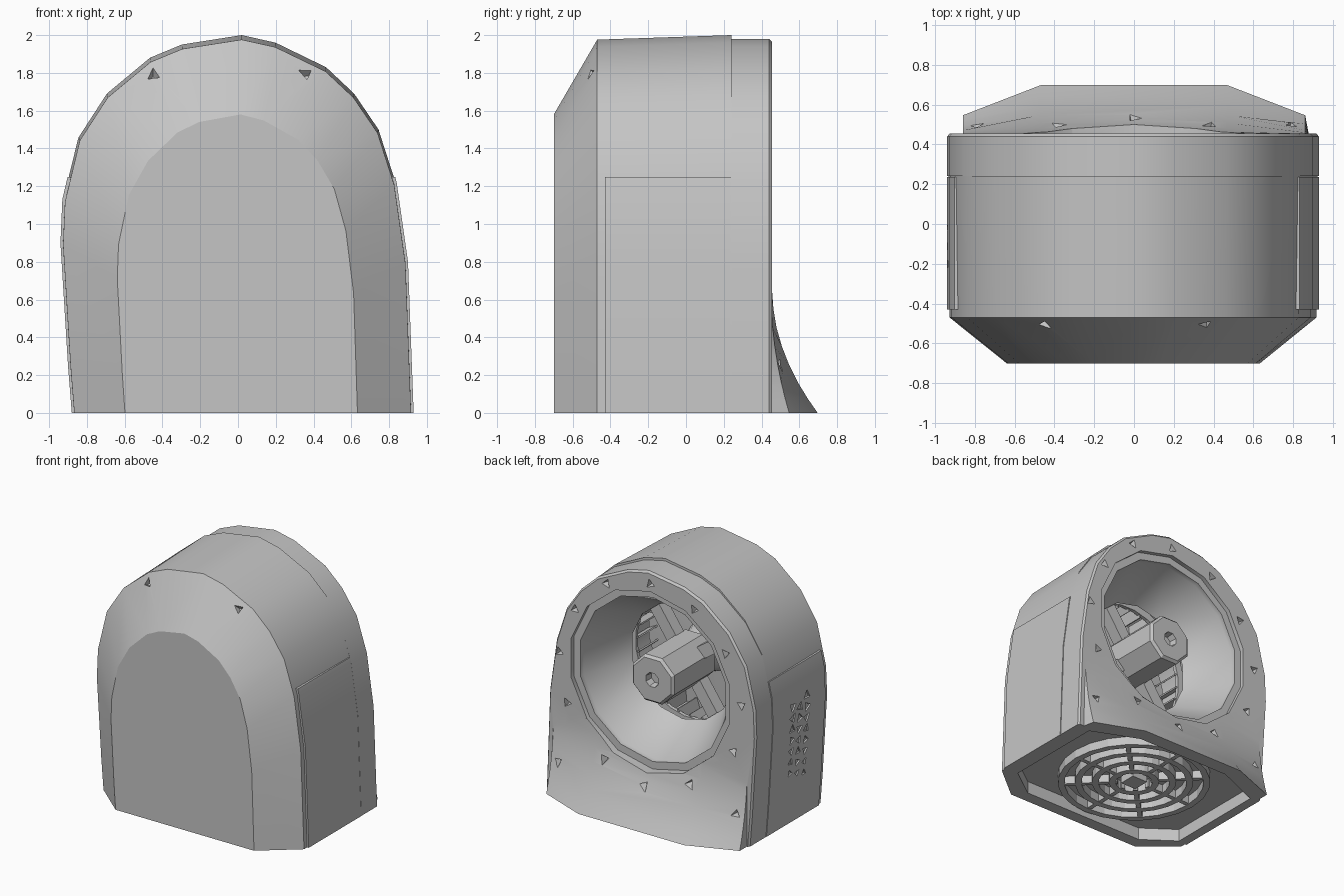
import bpy, bmesh, math
from mathutils import Matrix, Vector

if "Cube" in bpy.data.objects:
    bpy.data.objects.remove(bpy.data.objects["Cube"])

grey = bpy.data.materials.new("light grey plastic")
grey.use_nodes = True
COLOUR = (0.56, 0.56, 0.56, 1)
grey.diffuse_color = COLOUR
grey.node_tree.nodes["Principled BSDF"].inputs["Base Color"].default_value = COLOUR

CENTRE = Vector((0, 0, 1.1))   # axis of the fan


def finish(bm, name):
    bmesh.ops.recalc_face_normals(bm, faces=bm.faces)
    mesh = bpy.data.meshes.new(name)
    bm.to_mesh(mesh)
    bm.free()
    mesh.materials.append(grey)
    ob = bpy.data.objects.new(name, mesh)
    bpy.context.collection.objects.link(ob)
    return ob


def loft(name, rings, loop=False):
    """Skin equal closed rings, with end caps unless the rings form a loop."""
    bm = bmesh.new()
    rows = [[bm.verts.new(p) for p in ring] for ring in rings]
    n = len(rows[0])
    pairs = list(zip(rows, rows[1:])) + ([(rows[-1], rows[0])] if loop else [])
    for a, b in pairs:
        for i in range(n):
            j = (i + 1) % n
            bm.faces.new((a[i], a[j], b[j], b[i]))
    if not loop:
        bm.faces.new(rows[0])
        bm.faces.new(rows[-1])
    return finish(bm, name)


def circle(r, y, n):
    return [CENTRE + Vector((r * math.cos(2 * math.pi * (i + .5) / n), y,
                             r * math.sin(2 * math.pi * (i + .5) / n))) for i in range(n)]


def boxes(name, items):
    """One object from (size, matrix) boxes."""
    bm = bmesh.new()
    for size, mat in items:
        bmesh.ops.create_cube(bm, size=1, matrix=mat @ Matrix.Diagonal((*size, 1)))
    return finish(bm, name)


def pits(name, spots):
    """Small three-sided pits: (position, inward direction)."""
    bm = bmesh.new()
    for k, (p, d) in enumerate(spots):
        turn = Vector(d).to_track_quat("Z", "Y").to_matrix().to_4x4()
        bmesh.ops.create_cone(bm, cap_ends=True, segments=3, radius1=.06, radius2=.02, depth=.09,
                              matrix=Matrix.Translation(p) @ turn @ Matrix.Rotation(k * .9, 4, "Z"))
    return finish(bm, name)


def combine(ob, other, operation):
    mod = ob.modifiers.new("combine", "BOOLEAN")
    mod.operation, mod.solver, mod.object = operation, "EXACT", other
    bpy.context.view_layer.objects.active = ob
    bpy.ops.object.modifier_apply(modifier=mod.name)
    bpy.data.objects.remove(other)


def smooth(ob, angle=30):
    bpy.ops.object.select_all(action="DESELECT")
    ob.select_set(True)
    bpy.context.view_layer.objects.active = ob
    bpy.ops.object.shade_smooth_by_angle(angle=math.radians(angle))


# Arched housing with bevelled front and a slightly lower rear collar
arch = [(-.88, 0), (-.9, .25), (-.94, .9), (-.93, 1.13), (-.85, 1.46), (-.7, 1.69),
        (-.47, 1.88), (-.3, 1.95), (.02, 2), (.2, 1.96), (.47, 1.83), (.62, 1.69),
        (.75, 1.5), (.84, 1.22), (.9, .8), (.93, 0)]


def section(y, sx, sz):
    return [(x * sx, y, z * sz) for x, z in arch]


housing = loft("housing", [section(-.7, .68, .79), section(-.47, .985, .988), section(.24, .992, 1),
                           section(.24, .998, .99), section(.44, .998, .99), section(.455, .985, .982)])

# Foot flaring out at the back
rows = []
for z in (0, .08, .16, .25, .35, .45, .55, .65):
    d = .24 * (1 - z / .65) ** 2
    rows.append([(-.84, .3, z), (-.86, .44, z), (-.86, .45 + .4 * d, z), (-.47, .457 + d, z),
                 (.47, .457 + d, z), (.86, .45 + .4 * d, z), (.88, .44, z), (.86, .3, z)])
combine(housing, loft("foot", rows), "UNION")

# Stepped inlet, tapering throat and fan chamber
profile = [(.72, .8), (.72, .42), (.66, .42), (.66, .38), (.46, .04), (.6, .04), (.6, -.38)]
combine(housing, loft("inlet_cutter", [circle(r, y, 14) for r, y in profile]), "DIFFERENCE")

# Recess in the underside
outline = [(-.55, -.6), (.55, -.6), (.8, -.42), (.8, .42), (.42, .58), (-.42, .58), (-.8, .42), (-.8, -.42)]
combine(housing, loft("base_cutter", [[(x, y, z) for x, y in outline] for z in (-.1, .1)]), "DIFFERENCE")

# Screw pits on the front bevel and around the rear face
spots = [((-.45, -.51, 1.79), (0, 1, -.7)), ((.36, -.51, 1.8), (0, 1, -.7))]
spots += [((0, y, z), (0, -1, 0)) for y, z in ((.455, 1.88), (.53, .29))]
for x, y, z in ((.39, .455, 1.78), (.67, .455, 1.5), (.81, .455, 1.12),
                (.74, .455, .73), (.38, .49, .39), (.79, .5, .26)):
    spots += [((s * x, y, z), (0, -1, 0)) for s in (-1, 1)]
combine(housing, pits("screw_pits", spots), "DIFFERENCE")
smooth(housing)

# Almost flush side panels, the right one with a staggered vent
edges = {"right": arch[:4] + [(-.902, 1.25)], "left": [(.832, 1.25)] + arch[13:]}
for side, pts in edges.items():
    s = -1 if side == "right" else 1
    ring = [(x, z) for x, z in pts] + [(x - .04 * s, z) for x, z in reversed(pts)]
    panel = loft(side + "_side_panel", [[(x, y, z) for x, z in ring] for y in (-.43, .235)])
    if side == "right":
        holes = [(Vector((-.93, -.2 + .09 * (k % 3), .36 + .03 * k)), (1, 0, 0)) for k in range(22)]
        combine(panel, pits("vent_pits", holes), "DIFFERENCE")
    smooth(panel)

# Long hub with a socket, held by four spokes behind the throat
hub = loft("hub", [circle(.2, -.1, 8), circle(.2, .41, 8), circle(.18, .43, 8),
                   circle(.06, .43, 8), circle(.05, .37, 8)])
smooth(hub)
spokes = []
for k in range(4):
    turn = Matrix.Rotation(math.radians(35 + 90 * k), 4, "Y")
    spokes.append(((.45, .1, .1), Matrix.Translation(CENTRE) @ turn @ Matrix.Translation((.38, -.02, 0))))
boxes("spokes", spokes)

# Fan wheel: back plate, front rim and blades
smooth(loft("fan_plate", [circle(.56, -.35, 20), circle(.56, -.32, 20),
                          circle(.2, -.3, 20), circle(.12, -.1, 20)]))
loft("fan_rim", [circle(r, y, 24) for r, y in ((.5, -.1), (.56, -.1), (.56, -.07), (.5, -.07))], loop=True)
blades = []
for k in range(28):
    turn = Matrix.Rotation(2 * math.pi * k / 28, 4, "Y")
    tilt = Matrix.Rotation(.5, 4, "Y")
    blades.append(((.1, .26, .012), Matrix.Translation(CENTRE) @ turn @ Matrix.Translation((.52, -.21, 0)) @ tilt))
boxes("fan_blades", blades)

# Underside grille: concentric rings, ribs and a centre cap
for i, r in enumerate((.14, .27, .4, .53)):
    ring = []
    for dr, z in ((0, .03), (.05, .03), (.05, .11), (0, .11)):
        ring.append([((r + dr) * math.cos(a * math.pi / 12), (r + dr) * math.sin(a * math.pi / 12), z)
                     for a in range(24)])
    loft("base_ring_%d" % (i + 1), ring, loop=True)
ribs = [((.45, .035, .07), Matrix.Rotation(math.pi * k / 4, 4, "Z") @ Matrix.Translation((.35, 0, .07)))
        for k in range(8)]
boxes("base_ribs", ribs)
boxes("base_cap", [((.14, .14, .08), Matrix.Translation((0, 0, .07)))])
